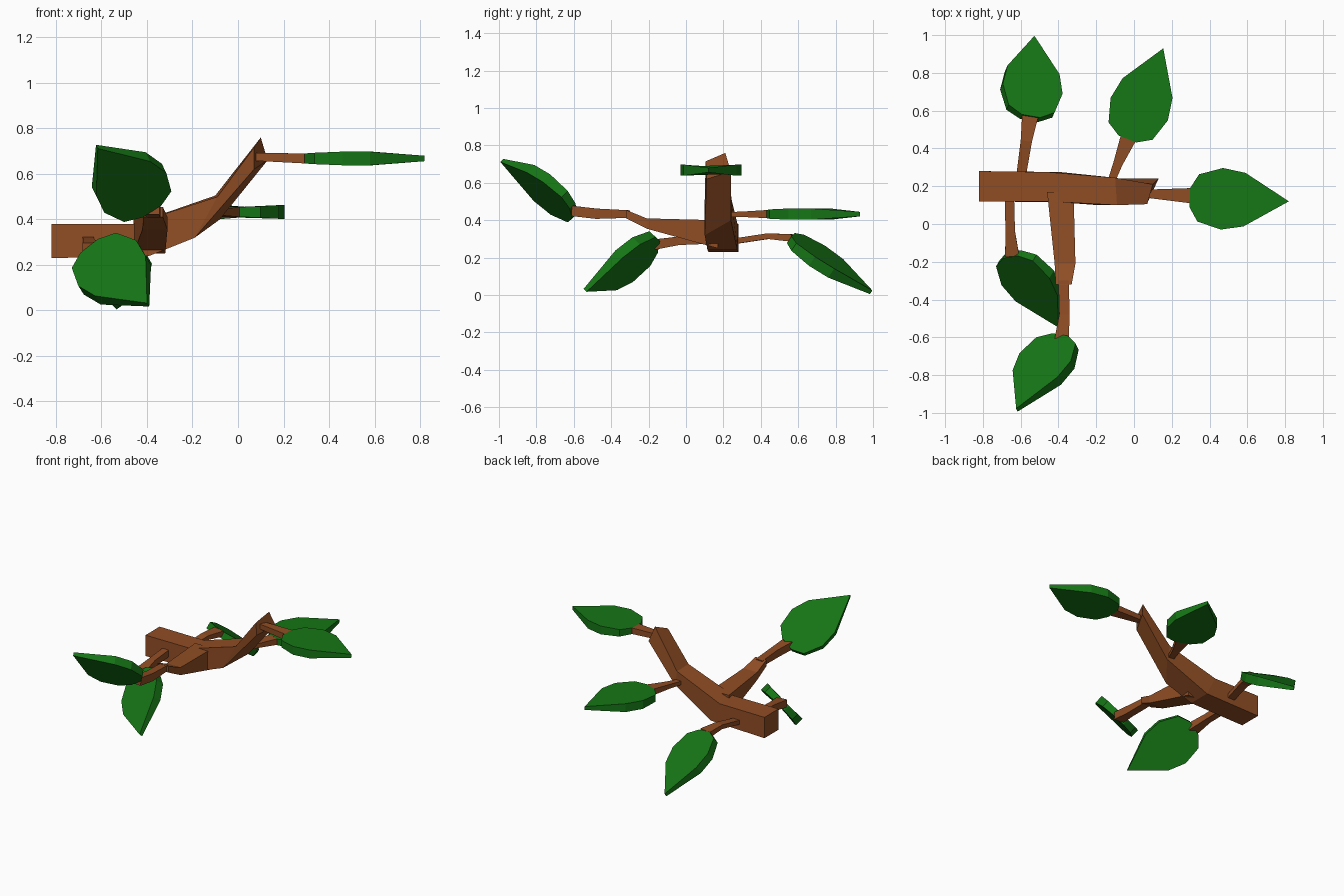
import bpy, bmesh
from mathutils import Vector


def material(name, rgb):
    m = bpy.data.materials.new(name)
    m.diffuse_color = (*rgb, 1)
    return m


BARK = material("bark_brown", (0.28, 0.075, 0.018))
GREEN = material("leaf_green", (0.008, 0.18, 0.008))


def loft(name, rings, mat):
    """Skin a list of equal-sized vertex rings and cap both ends."""
    bm = bmesh.new()
    rows = [[bm.verts.new(p) for p in ring] for ring in rings]
    n = len(rows[0])
    for a, b in zip(rows, rows[1:]):
        for i in range(n):
            j = (i + 1) % n
            bm.faces.new((a[i], a[j], b[j], b[i]))
    bm.faces.new(rows[0][::-1])
    bm.faces.new(rows[-1])
    bmesh.ops.recalc_face_normals(bm, faces=bm.faces)
    me = bpy.data.meshes.new(name)
    bm.to_mesh(me)
    bm.free()
    me.materials.append(mat)
    ob = bpy.data.objects.new(name, me)
    bpy.context.collection.objects.link(ob)
    return ob


def twig(name, stations):
    """Square stem through (centre, width, height) stations."""
    axis = Vector(stations[-1][0]) - Vector(stations[0][0])
    side = axis.cross(Vector((0, 0, 1))).normalized()
    up = side.cross(axis).normalized()
    rings = []
    for c, w, h in stations:
        c = Vector(c)
        rings.append([c + side * w / 2 * i + up * h / 2 * j
                      for i, j in ((-1, -1), (1, -1), (1, 1), (-1, 1))])
    loft(name, rings, BARK)


# Half outline of a leaf: distance along, half width, half thickness
HALF = [(0, 0.05, 0.022), (0.045, 0.125, 0.025), (0.17, 0.163, 0.03),
        (0.29, 0.142, 0.03)]


def leaf(name, base, tip, normal):
    base, tip = Vector(base), Vector(tip)
    u = (tip - base).normalized()
    v = Vector(normal).cross(u).normalized()
    n = u.cross(v)
    length = (tip - base).length
    outline = HALF + [(length, 0, 0.012)] + [(a, -w, t) for a, w, t in HALF[::-1]]
    loft(name, [[base + u * a + v * w + n * t * s for a, w, t in outline]
                for s in (-1, 1)], GREEN)


# Main branch: front bottom, back bottom, back top, front top
loft("main_branch", [
    [(-0.82, 0.12, 0.23), (-0.82, 0.28, 0.23), (-0.82, 0.28, 0.38), (-0.82, 0.12, 0.38)],
    [(-0.39, 0.115, 0.24), (-0.39, 0.275, 0.24), (-0.46, 0.275, 0.38), (-0.46, 0.12, 0.38)],
    [(-0.19, 0.10, 0.32), (-0.08, 0.24, 0.40), (-0.10, 0.245, 0.505), (-0.09, 0.10, 0.50)],
    [(0.07, 0.11, 0.62), (0.13, 0.24, 0.66), (0.10, 0.21, 0.76), (0.07, 0.105, 0.715)],
], BARK)

# Side branch growing forward: x range, z range at each y
loft("side_branch", [
    [(x0, y, z0), (x1, y, z0), (x1, y, z1), (x0, y, z1)]
    for y, x0, x1, z0, z1 in ((0.17, -0.46, -0.32, 0.25, 0.40),
                              (-0.21, -0.42, -0.31, 0.355, 0.41),
                              (-0.32, -0.415, -0.33, 0.41, 0.455))], BARK)

# Twigs
twig("right_twig", [((0.08, 0.16, 0.675), 0.045, 0.035),
                    ((0.30, 0.15, 0.668), 0.08, 0.044)])
twig("back_right_twig", [((-0.13, 0.20, 0.43), 0.035, 0.025),
                         ((-0.085, 0.32, 0.432), 0.05, 0.03),
                         ((-0.03, 0.455, 0.433), 0.085, 0.044)])
twig("back_left_twig", [((-0.60, 0.24, 0.285), 0.05, 0.03),
                        ((-0.57, 0.44, 0.315), 0.06, 0.03),
                        ((-0.55, 0.57, 0.305), 0.085, 0.04)])
twig("front_left_twig", [((-0.66, 0.15, 0.30), 0.05, 0.05),
                         ((-0.655, -0.04, 0.29), 0.05, 0.045),
                         ((-0.645, -0.17, 0.27), 0.075, 0.055)])
twig("front_twig", [((-0.373, -0.30, 0.433), 0.055, 0.04),
                    ((-0.368, -0.48, 0.435), 0.055, 0.055),
                    ((-0.383, -0.61, 0.45), 0.075, 0.055)])

# Leaves: base, tip, facing
leaf("right_leaf", (0.295, 0.14, 0.668), (0.82, 0.12, 0.668), (0, 0, 1))
leaf("back_right_leaf", (-0.035, 0.45, 0.433), (0.155, 0.93, 0.433), (0, 0, 1))
leaf("back_left_leaf", (-0.55, 0.56, 0.305), (-0.53, 0.99, 0.015), (0.25, 0.56, 0.83))
leaf("front_left_leaf", (-0.645, -0.16, 0.27), (-0.395, -0.54, 0.025), (-0.39, -0.66, 0.615))
leaf("front_leaf", (-0.385, -0.60, 0.45), (-0.62, -0.985, 0.72), (-0.33, 0.66, 0.67))
